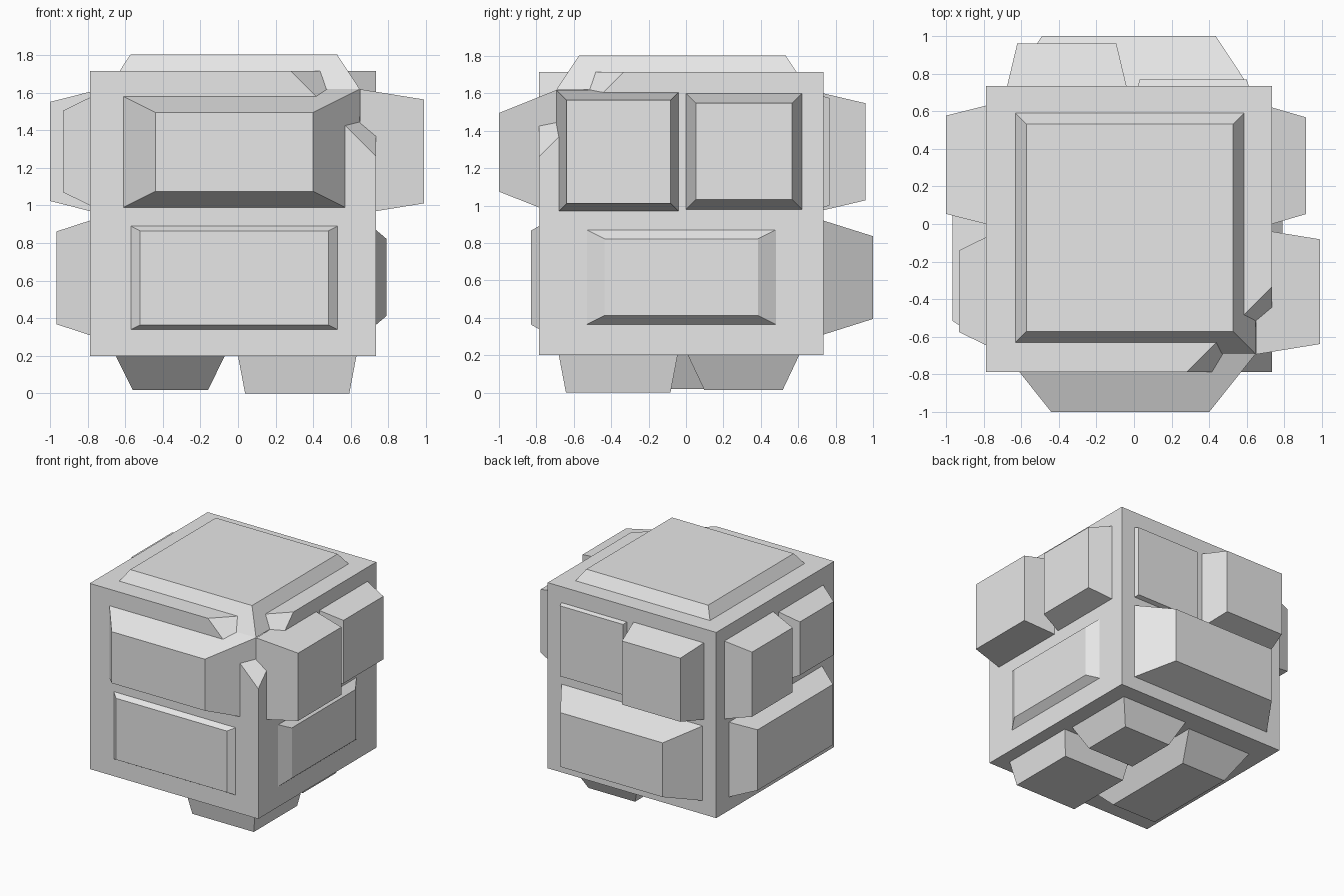
import bpy
import bmesh
from mathutils import Vector

if "Cube" in bpy.data.objects:
    bpy.data.objects.remove(bpy.data.objects["Cube"])

# One plain grey for everything
COLOR = (0.8, 0.8, 0.8, 1.0)
grey = bpy.data.materials.new("light_grey")
grey.use_nodes = True
grey.diffuse_color = COLOR
grey.node_tree.nodes["Principled BSDF"].inputs["Base Color"].default_value = COLOR


def add_object(name, bm):
    bmesh.ops.recalc_face_normals(bm, faces=bm.faces)
    mesh = bpy.data.meshes.new(name)
    bm.to_mesh(mesh)
    bm.free()
    mesh.materials.append(grey)
    obj = bpy.data.objects.new(name, mesh)
    bpy.context.collection.objects.link(obj)
    return obj


# Main block with one corner sliced off diagonally
LOW = Vector((-0.787, -0.787, 0.2))
HIGH = Vector((0.734, 0.734, 1.715))
bm = bmesh.new()
bmesh.ops.create_cube(bm, size=1)
for v in bm.verts:
    v.co = Vector([HIGH[i] if v.co[i] > 0 else LOW[i] for i in range(3)])
bmesh.ops.bisect_plane(bm, geom=bm.verts[:] + bm.edges[:] + bm.faces[:],
                       plane_co=(0.28, -0.787, 1.715), plane_no=(1, -1, 1),
                       clear_outer=True)
bmesh.ops.holes_fill(bm, edges=[e for e in bm.edges if e.is_boundary], sides=0)
add_object("block", bm)

# Sides of the block: axis, surface level, inner level where panels are rooted
SIDES = {
    "front": (1, LOW.y, -0.69),
    "back": (1, HIGH.y, 0.65),
    "left": (0, HIGH.x, 0.65),
    "right": (0, LOW.x, -0.69),
    "top": (2, HIGH.z, 1.62),
    "bottom": (2, LOW.z, 0.29),
}


def add_panel(name, side, u0, u1, v0, v1, taper, outer):
    """Tapered panel; its slopes run on inward to the root level."""
    axis, surface, inner = SIDES[side]
    rate = (1 - taper) / (outer - surface)
    rings = []
    bm = bmesh.new()
    for level in (inner, outer):
        s = 1 - rate * (level - surface)
        ring = []
        for du, dv in ((-1, -1), (1, -1), (1, 1), (-1, 1)):
            co = [(u0 + u1) / 2 + du * s * (u1 - u0) / 2,
                  (v0 + v1) / 2 + dv * s * (v1 - v0) / 2]
            co.insert(axis, level)
            ring.append(bm.verts.new(co))
        bm.faces.new(ring)
        rings.append(ring)
    a, b = rings
    for i in range(4):
        j = (i + 1) % 4
        bm.faces.new((a[i], a[j], b[j], b[i]))
    add_object(name, bm)


# Panels: footprint on the surface, taper, outer level
add_panel("front_upper_panel", "front", -0.61, 0.57, 0.99, 1.58, 0.712, -1.0)
add_panel("front_lower_panel", "front", -0.57, 0.53, 0.34, 0.89, 0.91, -0.83)
add_panel("left_upper_front_panel", "left", -0.68, -0.04, 0.97, 1.605, 0.87, 0.99)
add_panel("left_upper_back_panel", "left", 0.0, 0.62, 0.98, 1.6, 0.83, 0.915)
add_panel("left_lower_panel", "left", -0.53, 0.48, 0.365, 0.87, 0.812, 0.79)
add_panel("top_panel", "top", -0.63, 0.585, -0.63, 0.59, 0.905, 1.803)
add_panel("back_upper_right_panel", "back", -0.675, -0.04, 0.975, 1.6, 0.83, 0.96)
add_panel("back_upper_left_panel", "back", 0.02, 0.61, 0.99, 1.585, 0.965, 0.768)
add_panel("back_lower_panel", "back", -0.665, 0.61, 0.31, 0.92, 0.725, 1.0)
add_panel("right_upper_back_panel", "right", 0.0, 0.63, 0.97, 1.605, 0.83, -1.0)
add_panel("right_upper_front_panel", "right", -0.645, -0.07, 1.0, 1.575, 0.757, -0.93)
add_panel("right_lower_panel", "right", -0.63, 0.57, 0.31, 0.92, 0.81, -0.965)
add_panel("bottom_front_left_panel", "bottom", 0.0, 0.63, -0.68, -0.045, 0.88, 0.0)
add_panel("bottom_back_left_panel", "bottom", 0.01, 0.605, 0.01, 0.605, 0.706, 0.015)
add_panel("bottom_right_panel", "bottom", -0.65, -0.07, -0.61, 0.55, 0.69, 0.018)
